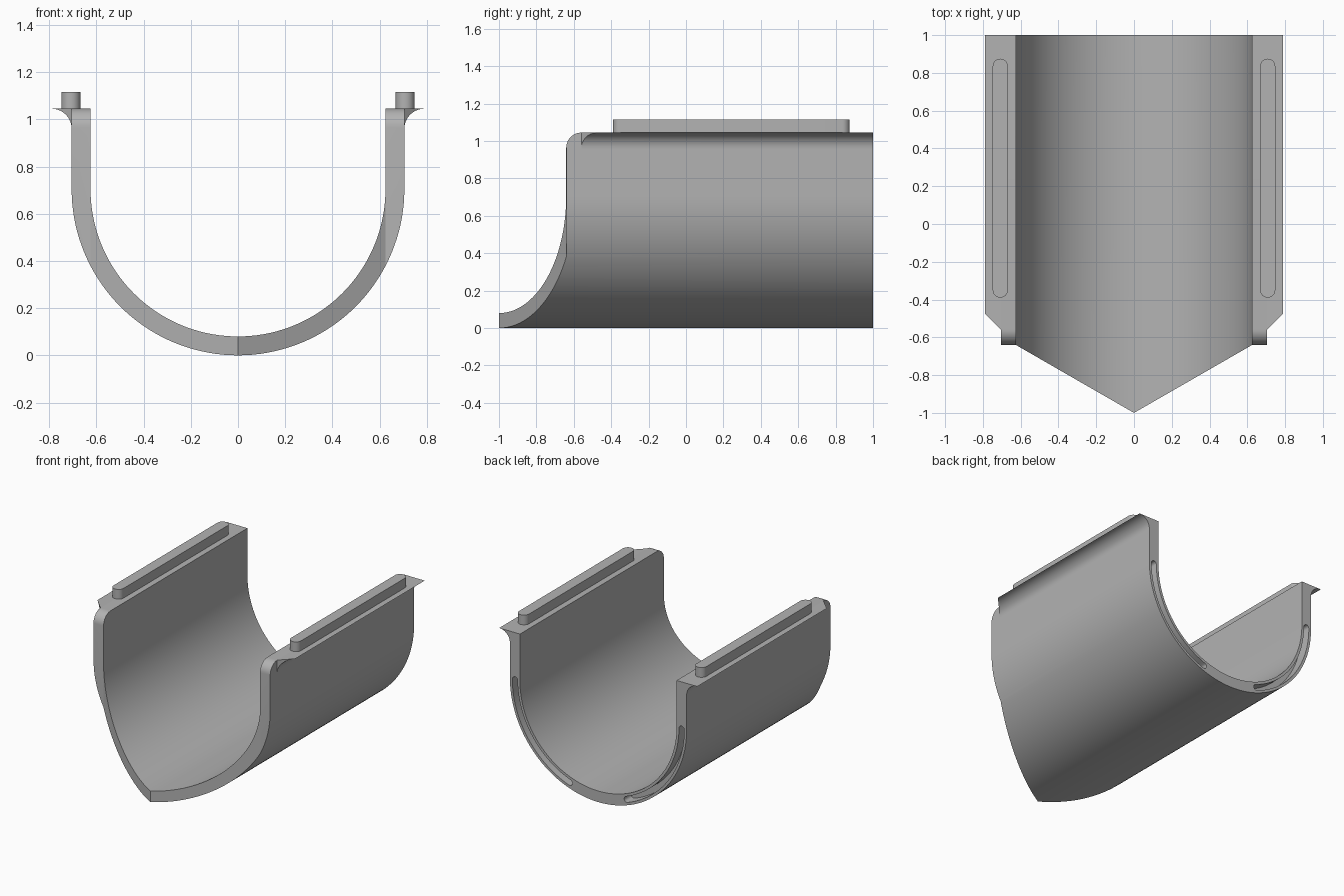
import bpy, bmesh
from math import sin, cos, radians, pi
from mathutils import Vector

if "Cube" in bpy.data.objects:
    bpy.data.objects.remove(bpy.data.objects["Cube"], do_unlink=True)

R_OUT, R_IN = 0.705, 0.625      # trough radii, centred at height R_OUT
TOP = 1.045                     # rim height
SHOULDER = -0.64                # front end of the side walls
R_MID = (R_OUT + R_IN) / 2

grey = bpy.data.materials.new("plain grey")
grey.use_nodes = True
grey.diffuse_color = (0.45, 0.45, 0.45, 1)
grey.node_tree.nodes["Principled BSDF"].inputs["Base Color"].default_value = grey.diffuse_color


def arc(cx, cy, r, start, end, steps):
    """Points on an arc, angles in degrees."""
    angles = [radians(start + (end - start) * i / steps) for i in range(steps + 1)]
    return [(cx + r * cos(a), cy + r * sin(a)) for a in angles]


def prism(name, points, axis, low, high, cut=None):
    """Extrude a 2D outline along an axis; cut is an optional (point, normal) plane."""
    place = {"x": lambda a, b, d: (d, a, b),
             "y": lambda a, b, d: (a, d, b),
             "z": lambda a, b, d: (a, b, d)}[axis]
    bm = bmesh.new()
    face = bm.faces.new([bm.verts.new(place(a, b, low)) for a, b in points])
    moved = bmesh.ops.extrude_face_region(bm, geom=[face])["geom"]
    shift = Vector(place(0, 0, high - low))
    bmesh.ops.translate(bm, vec=shift, verts=[g for g in moved if isinstance(g, bmesh.types.BMVert)])
    # keep the starting cap so the solid is closed
    if not face.is_valid or len(bm.faces) < len(points) + 2:
        bmesh.ops.holes_fill(bm, edges=[e for e in bm.edges if e.is_boundary])
    if cut:
        geom = bm.verts[:] + bm.edges[:] + bm.faces[:]
        bmesh.ops.bisect_plane(bm, geom=geom, plane_co=cut[0], plane_no=cut[1], clear_outer=True)
        bmesh.ops.holes_fill(bm, edges=[e for e in bm.edges if e.is_boundary])
    bmesh.ops.recalc_face_normals(bm, faces=bm.faces[:])
    mesh = bpy.data.meshes.new(name)
    bm.to_mesh(mesh)
    bm.free()
    mesh.materials.append(grey)
    obj = bpy.data.objects.new(name, mesh)
    bpy.context.collection.objects.link(obj)
    return obj


def activate(obj):
    bpy.ops.object.select_all(action="DESELECT")
    obj.select_set(True)
    bpy.context.view_layer.objects.active = obj


def carve(obj, tool, operation):
    """Apply a boolean and discard the tool."""
    mod = obj.modifiers.new("carve", "BOOLEAN")
    mod.operation, mod.solver, mod.object = operation, "EXACT", tool
    activate(obj)
    bpy.ops.object.modifier_apply(modifier=mod.name)
    bpy.data.objects.remove(tool, do_unlink=True)


def smooth(obj):
    activate(obj)
    bpy.ops.object.shade_smooth_by_angle(angle=radians(25))


# U-shaped trough wall
profile = ([(-R_OUT, TOP)] + arc(0, R_OUT, R_OUT, 180, 360, 72) + [(R_OUT, TOP), (R_IN, TOP)]
           + arc(0, R_OUT, R_IN, 360, 180, 72) + [(-R_IN, TOP)])
trough = prism("trough", profile, "y", -1.05, 1)

# Pointed nose in plan
plan = [(-1, 1.1), (-1, SHOULDER), (-R_IN - 0.001, SHOULDER), (0, -1),
        (R_IN + 0.001, SHOULDER), (1, SHOULDER), (1, 1.1)]
carve(trough, prism("plan_cutter", plan, "z", -0.2, 1.4), "INTERSECT")

# Rounded upper front corners
r = 0.08
side = ([(1.1, -0.1), (1.1, 1.3), (SHOULDER + r, 1.3)]
        + arc(SHOULDER + r, TOP - r, r, 90, 180, 12) + [(-1.2, 0.9), (-1.2, -0.1)])
carve(trough, prism("corner_cutter", side, "x", -1, 1), "INTERSECT")

# Curved slots in the back end
w, sweep = 0.021, 70
end = radians(-sweep)
slot = (arc(0, R_OUT, R_MID + w, -sweep, 0, 32) + arc(R_MID, R_OUT, w, 0, 180, 8)[1:]
        + arc(0, R_OUT, R_MID - w, 0, -sweep, 32)[1:]
        + arc(R_MID * cos(end), R_OUT + R_MID * sin(end), w, 180 - sweep, 360 - sweep, 8)[1:-1])
for sign in (1, -1):
    points = [(sign * a, b) for a, b in slot]
    carve(trough, prism("slot_cutter", points, "y", 0.92, 1.1), "DIFFERENCE")
smooth(trough)

# Rim flanges with a concave underside and a chamfered front, and the rails on top
TIP = 0.79
f = TIP - R_OUT
flange_profile = [(R_OUT, TOP)] + arc(TIP, TOP - f, f, 180, 90, 14)
chamfer = ((R_OUT, -0.56, TOP), Vector((1, -1, 0)).normalized())
half = 0.04
rail_outline = arc(0.708, 0.875 - half, half, 0, 180, 16) + arc(0.708, -0.39 + half, half, 180, 360, 16)
for side_name, sign in (("left", 1), ("right", -1)):
    plane = ((sign * chamfer[0][0], chamfer[0][1], TOP),
             Vector((sign * chamfer[1].x, chamfer[1].y, 0)))
    smooth(prism(side_name + "_flange", [(sign * a, b) for a, b in flange_profile],
                 "y", -0.6, 1, plane))
    smooth(prism(side_name + "_rail", [(sign * a, b) for a, b in rail_outline],
                 "z", TOP, 1.115))
